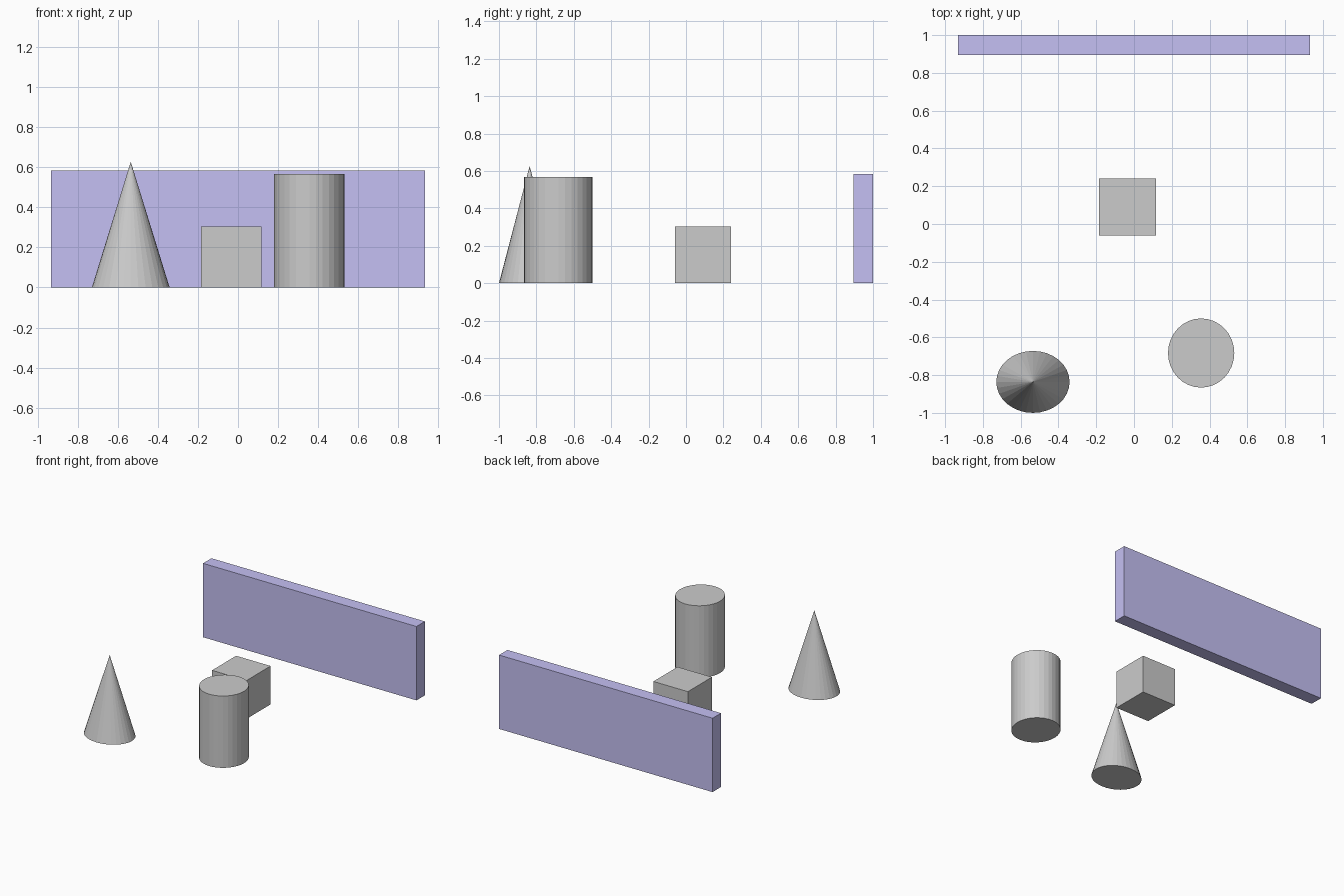
import bpy
import bmesh
from mathutils import Matrix, Vector

if "Cube" in bpy.data.objects:
    bpy.data.objects.remove(bpy.data.objects["Cube"])


def add_part(name, low, high, build):
    """Build a unit primitive and fit it between two box corners."""
    low, high = Vector(low), Vector(high)
    bm = bmesh.new()
    build(bm)
    bmesh.ops.scale(bm, vec=high - low, verts=bm.verts)
    mesh = bpy.data.meshes.new(name)
    bm.to_mesh(mesh)
    bm.free()
    obj = bpy.data.objects.new(name, mesh)
    obj.location = (low + high) / 2
    bpy.context.collection.objects.link(obj)
    return obj


def box(bm):
    bmesh.ops.create_cube(bm, size=1)


def round_solid(top_radius):
    def build(bm):
        bmesh.ops.create_cone(bm, cap_ends=True, segments=32, radius1=0.5,
                              radius2=top_radius, depth=1)
    return build


# Back wall
wall = add_part("back_wall", (-0.932, 0.895, 0), (0.932, 1.0, 0.583), box)
violet = bpy.data.materials.new("violet")
violet.diffuse_color = (0.56, 0.53, 0.90, 1)
violet.use_nodes = True
violet.node_tree.nodes["Principled BSDF"].inputs["Base Color"].default_value = violet.diffuse_color
wall.data.materials.append(violet)

# Solids standing in front of the wall
add_part("cube", (-0.185, -0.06, 0), (0.116, 0.241, 0.303), box)
add_part("cylinder", (0.18, -0.866, 0), (0.531, -0.5, 0.567), round_solid(0.5))
add_part("cone", (-0.729, -1.0, 0), (-0.341, -0.672, 0.627), round_solid(0))
